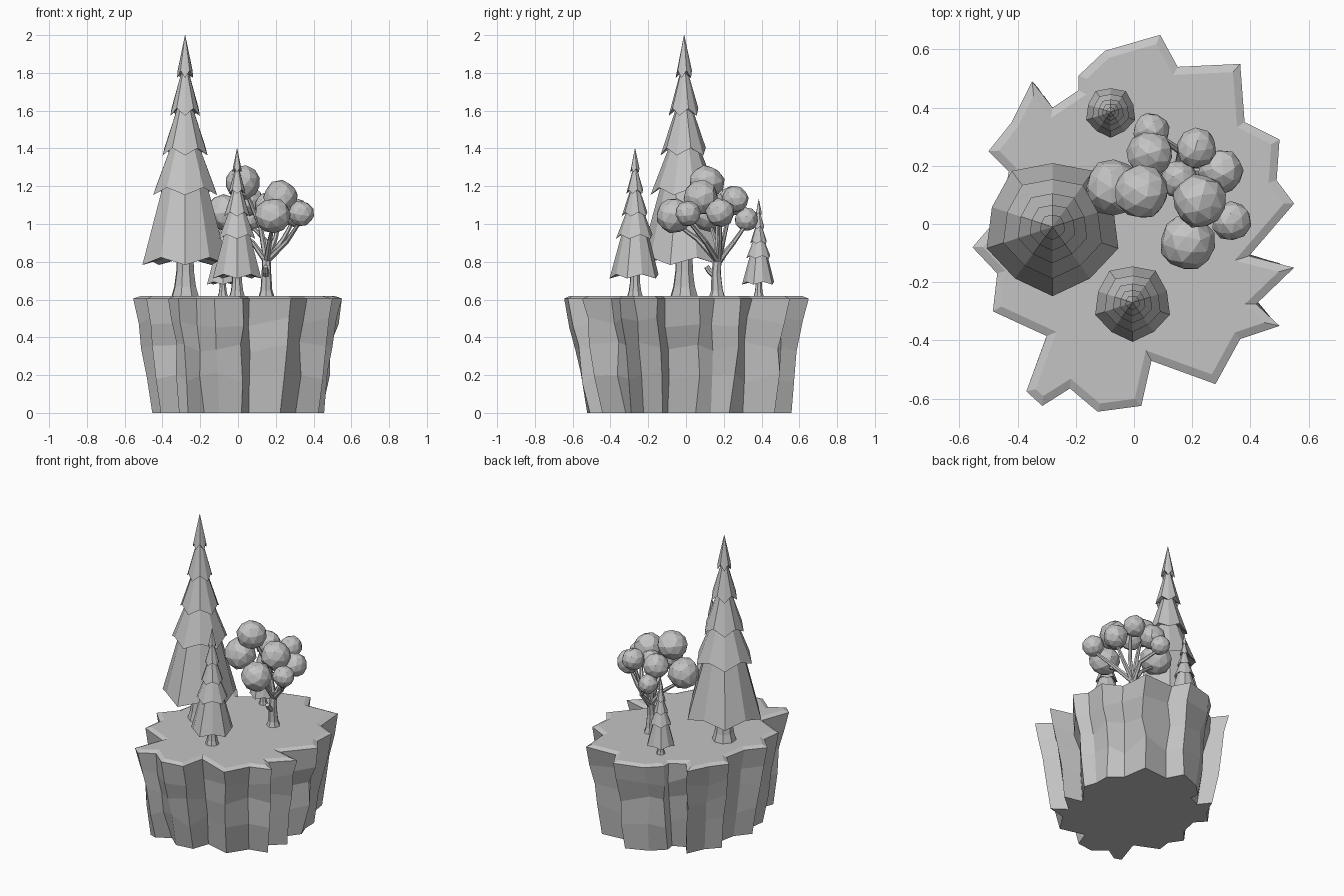
import bpy, bmesh, math, random
from mathutils import Vector

if "Cube" in bpy.data.objects:
    bpy.data.objects.remove(bpy.data.objects["Cube"])

random.seed(4)
grey = bpy.data.materials.new("plain grey")
grey.diffuse_color = (0.55, 0.55, 0.55, 1)
grey.use_nodes = True
grey.node_tree.nodes["Principled BSDF"].inputs["Base Color"].default_value = grey.diffuse_color


def finish(bm, name):
    bmesh.ops.recalc_face_normals(bm, faces=bm.faces)
    me = bpy.data.meshes.new(name)
    bm.to_mesh(me)
    bm.free()
    me.materials.append(grey)
    ob = bpy.data.objects.new(name, me)
    bpy.context.collection.objects.link(ob)
    return ob


def skin_rings(bm, rings, caps=True):
    """Join rings of coordinates with quads, optionally capping the ends."""
    loops = [[bm.verts.new(p) for p in r] for r in rings]
    n = len(loops[0])
    for a, b in zip(loops, loops[1:]):
        for i in range(n):
            j = (i + 1) % n
            bm.faces.new((a[i], a[j], b[j], b[i]))
    if caps:
        bm.faces.new(loops[0][::-1])
        return bm.faces.new(loops[-1])


# Rock plateau: jagged outline, stacked in tapering uneven layers
outline = [(.55, .07), (.49, .15), (.50, .29), (.38, .35), (.365, .55), (.15, .54),
           (.09, .65), (-.10, .595), (-.19, .51), (-.19, .46), (-.28, .40), (-.35, .49),
           (-.42, .35), (-.50, .25), (-.43, .18), (-.46, .03), (-.555, -.08), (-.47, -.17),
           (-.485, -.30), (-.30, -.385), (-.37, -.575), (-.315, -.625), (-.22, -.565),
           (-.125, -.645), (.025, -.625), (.06, -.47), (.28, -.55), (.365, -.395),
           (.50, -.35), (.42, -.275), (.55, -.15), (.395, -.11)]
layers = [(0, .83), (.19, .88), (.35, .91), (.48, .96), (.605, 1)]
rings = []
for z, s in layers:
    j = 0 if z == .605 else 1
    jz = j if z else 0
    rings.append([(x * s * (1 + j * random.uniform(-.025, .025)) + j * random.uniform(-.01, .01),
                   y * s * (1 + j * random.uniform(-.025, .025)) + j * random.uniform(-.01, .01),
                   z + jz * random.uniform(-.03, .03)) for x, y in outline])
bm = bmesh.new()
top = skin_rings(bm, rings)
bm.normal_update()
bmesh.ops.inset_region(bm, faces=[top], thickness=.027, depth=0, use_even_offset=True)
for v in top.verts:
    v.co.z = .618
finish(bm, "rock_plateau")


def tube(name, pts, radii, sides=7):
    """Tapered tube that follows a path."""
    pts = [Vector(p) for p in pts]
    rings = []
    for i, (p, r) in enumerate(zip(pts, radii)):
        d = (pts[min(i + 1, len(pts) - 1)] - pts[max(i - 1, 0)]).normalized()
        u = d.cross(Vector((0.3, 1, 0))).normalized()
        w = d.cross(u)
        rings.append([p + r * (math.cos(a) * u + math.sin(a) * w)
                      for a in (2 * math.pi * k / sides for k in range(sides))])
    bm = bmesh.new()
    skin_rings(bm, rings)
    return finish(bm, name)


# Conifers: (height, radius, is a zigzag skirt edge), measured from the ground
PROFILE = [(.22, .04, 0), (.165, .238, 1), (.59, .122, 0), (.535, .178, 1), (.79, .08, 0),
           (.745, .125, 1), (.99, .045, 0), (.955, .082, 1), (1.18, .022, 0),
           (1.155, .045, 1), (1.382, .001, 0)]


def conifer(name, x, y, s):
    n = 10
    rings = []
    for z, r, zig in PROFILE:
        ring = []
        for k in range(n):
            a = -math.pi / 2 + 2 * math.pi * k / n
            odd = zig * (k % 2)
            rr = r * (1 - .08 * odd)
            ring.append((x + s * rr * math.cos(a), y + s * rr * math.sin(a),
                         .618 + s * (z + .04 * odd)))
        rings.append(ring)
    bm = bmesh.new()
    skin_rings(bm, rings)
    finish(bm, name + "_foliage")
    tube(name + "_trunk", [(x, y, .618 + s * h) for h in (-.01, .05, .13, .25)],
         [s * r for r in (.078, .06, .049, .045)], 8)


conifer("large_conifer", -.28, -.01, 1)
conifer("medium_conifer", -.005, -.27, .567)
conifer("small_conifer", -.08, .385, .372)

# Broadleaf tree: trunk, stub and curved branches
fork = (.15, .17, .84)
tube("broadleaf_trunk", [(.15, .165, .61), (.15, .165, .65), (.15, .16, .74), fork],
     [.045, .032, .026, .022])
tube("branch_stub", [(.15, .16, .72), (.145, .125, .75), (.145, .108, .775)], [.018, .016, .014])
branches = [((.08, .16, .90), (-.05, .13, 1.0)),
            ((.26, .10, .91), (.335, .01, 1.02)),
            ((.16, .25, .90), (.06, .32, 1.0)),
            ((.17, .06, .92), (.185, -.05, 1.0)),
            ((.12, .17, .98), (.04, .12, 1.18)),
            ((.20, .20, .93), (.23, .24, 1.1)),
            ((.24, .18, .92), (.30, .18, 1.03))]
for i, (mid, end) in enumerate(branches):
    tube(f"branch_{i + 1}", [(.15, .17, .80), mid, end], [.017, .013, .009], 6)

# Broadleaf leaf clumps: x, y, z, radius
clumps = [(.025, .11, 1.22, .092), (.055, .24, 1.12, .08), (-.07, .125, 1.06, .098),
          (.215, .26, 1.13, .07), (.30, .18, 1.06, .077), (.225, .08, 1.14, .092),
          (.335, .01, 1.055, .068), (.185, -.065, 1.045, .095), (.155, .155, 1.10, .065),
          (.06, .32, 1.025, .062)]
for i, (x, y, z, r) in enumerate(clumps):
    bm = bmesh.new()
    bmesh.ops.create_icosphere(bm, subdivisions=2, radius=r)
    for v in bm.verts:
        v.co *= random.uniform(.95, 1.05)
    ob = finish(bm, f"leaf_clump_{i + 1}")
    ob.location = (x, y, z)
    ob.rotation_euler = [random.uniform(0, 3) for _ in range(3)]
